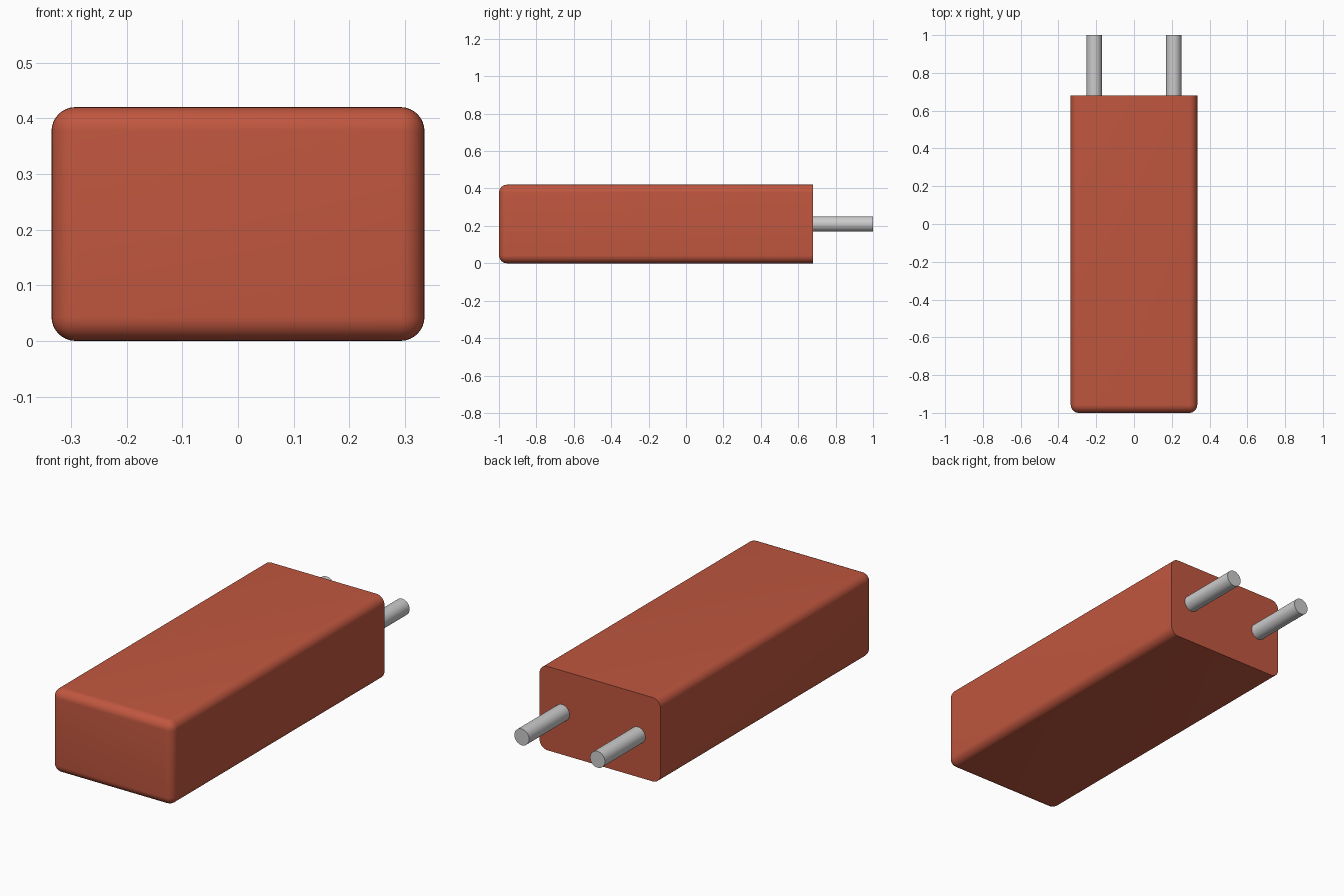
import bpy, bmesh, math
from mathutils import Matrix

if "Cube" in bpy.data.objects:
    bpy.data.objects.remove(bpy.data.objects["Cube"])

X, Y0, Y1, H = 0.335, -1.0, 0.68, 0.42


def material(name, rgb):
    m = bpy.data.materials.new(name)
    m.diffuse_color = (*rgb, 1)
    m.use_nodes = True
    m.node_tree.nodes["Principled BSDF"].inputs["Base Color"].default_value = m.diffuse_color
    return m


def finish(bm, name, mat=None):
    bmesh.ops.recalc_face_normals(bm, faces=bm.faces[:])
    mesh = bpy.data.meshes.new(name)
    bm.to_mesh(mesh)
    bm.free()
    ob = bpy.data.objects.new(name, mesh)
    bpy.context.collection.objects.link(ob)
    if mat:
        mesh.materials.append(mat)
    bpy.ops.object.select_all(action='DESELECT')
    ob.select_set(True)
    bpy.context.view_layer.objects.active = ob
    bpy.ops.object.shade_smooth_by_angle(angle=math.radians(35))
    return ob


# Body: box rounded everywhere except around the flat back face
bm = bmesh.new()
bmesh.ops.create_cube(bm, size=1, matrix=Matrix.Translation((0, (Y0 + Y1) / 2, H / 2))
                      @ Matrix.Diagonal((2 * X, Y1 - Y0, H, 1)))
edges = [e for e in bm.edges if not all(v.co.y > 0 for v in e.verts)]
bmesh.ops.bevel(bm, geom=edges, offset=0.043, offset_type='OFFSET',
                segments=8, profile=0.5, affect='EDGES')
finish(bm, "body", material("red_plastic", (0.53, 0.095, 0.05)))

# Two round pins leaving the back face
PIN_START, PIN_END = 0.66, 1.0
for side, x in (("left", -0.21), ("right", 0.21)):
    bm = bmesh.new()
    bmesh.ops.create_cone(bm, cap_ends=True, segments=32, radius1=0.041, radius2=0.041,
                          depth=PIN_END - PIN_START,
                          matrix=Matrix.Translation((x, (PIN_START + PIN_END) / 2, H / 2))
                          @ Matrix.Rotation(math.pi / 2, 4, 'X'))
    finish(bm, side + "_pin")
